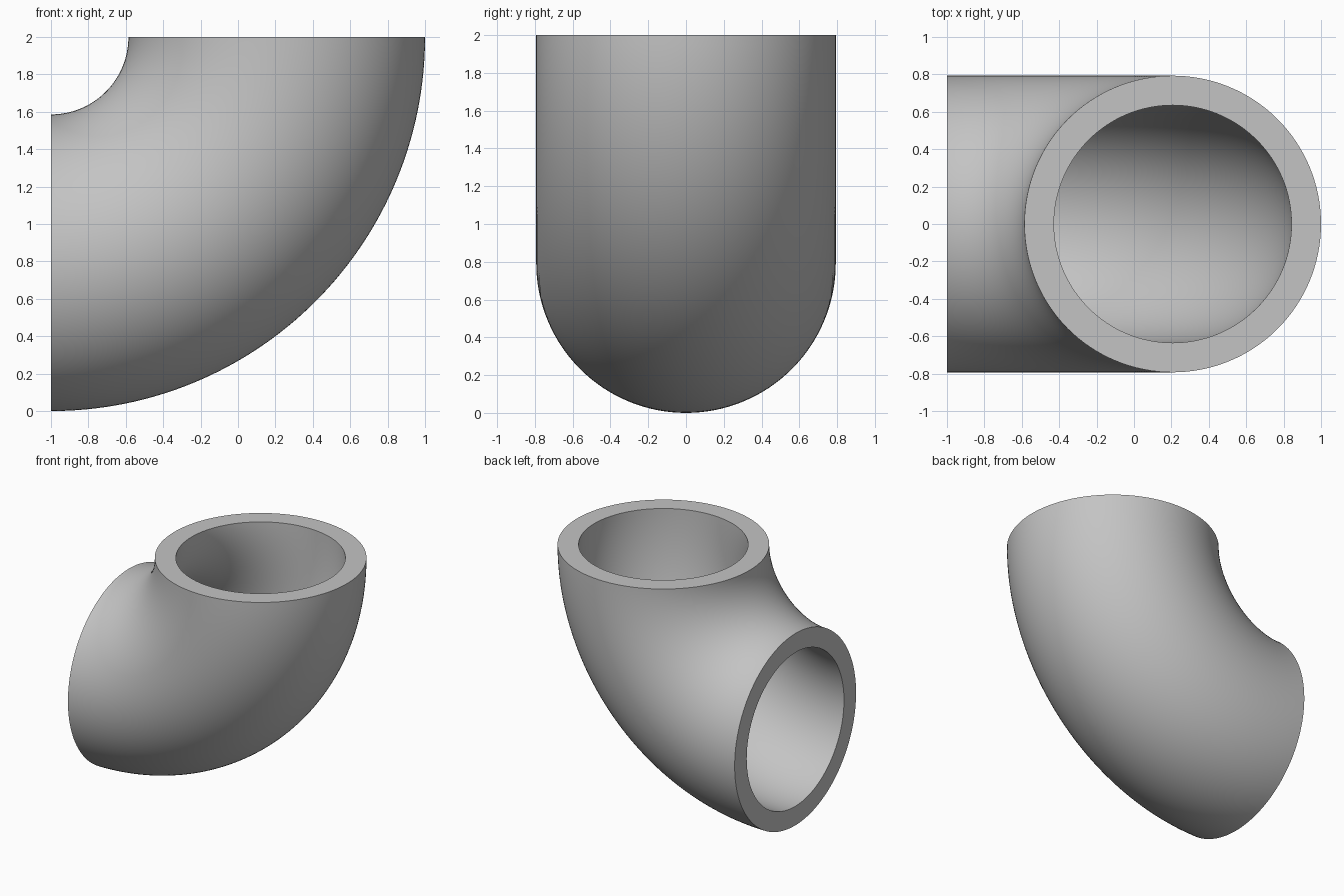
import bpy
import bmesh
from math import sin, cos, pi, radians

cube = bpy.data.objects.get("Cube")
if cube:
    bpy.data.objects.remove(cube, do_unlink=True)

OUTER = 0.793            # outer pipe radius
BORE = 0.635             # inner pipe radius
BEND = 2 - OUTER         # bend radius of the centre line
AROUND, ALONG = 128, 64  # segments round the pipe and along the bend


def material(name, rgb):
    mat = bpy.data.materials.new(name)
    mat.use_nodes = True
    mat.diffuse_color = (*rgb, 1)
    mat.node_tree.nodes["Principled BSDF"].inputs["Base Color"].default_value = (*rgb, 1)
    return mat


def bent_tube(bm, radius):
    """Sweep a circle through a quarter turn about the corner (-1, 0, 2)."""
    rings = []
    for i in range(ALONG + 1):
        turn = pi / 2 * i / ALONG
        ring = []
        for j in range(AROUND):
            a = 2 * pi * j / AROUND
            reach = BEND + radius * cos(a)
            ring.append(bm.verts.new((-1 + reach * sin(turn), radius * sin(a), 2 - reach * cos(turn))))
        rings.append(ring)
    for lower, upper in zip(rings, rings[1:]):
        bridge(bm, lower, upper)
    return rings


def bridge(bm, first, second):
    for j in range(AROUND):
        k = (j + 1) % AROUND
        bm.faces.new((first[j], first[k], second[k], second[j]))


# Outer wall and bore, joined by a flat ring at each opening
bm = bmesh.new()
outer = bent_tube(bm, OUTER)
bore = bent_tube(bm, BORE)
for end in (0, -1):
    bridge(bm, outer[end], bore[end])
bmesh.ops.recalc_face_normals(bm, faces=bm.faces)

mesh = bpy.data.meshes.new("pipe_elbow")
bm.to_mesh(mesh)
bm.free()
elbow = bpy.data.objects.new("pipe_elbow", mesh)
bpy.context.collection.objects.link(elbow)
mesh.materials.append(material("light_grey", (0.55, 0.55, 0.55)))

# Smooth walls with crisp rims
bpy.ops.object.select_all(action="DESELECT")
elbow.select_set(True)
bpy.context.view_layer.objects.active = elbow
bpy.ops.object.shade_smooth_by_angle(angle=radians(30))
